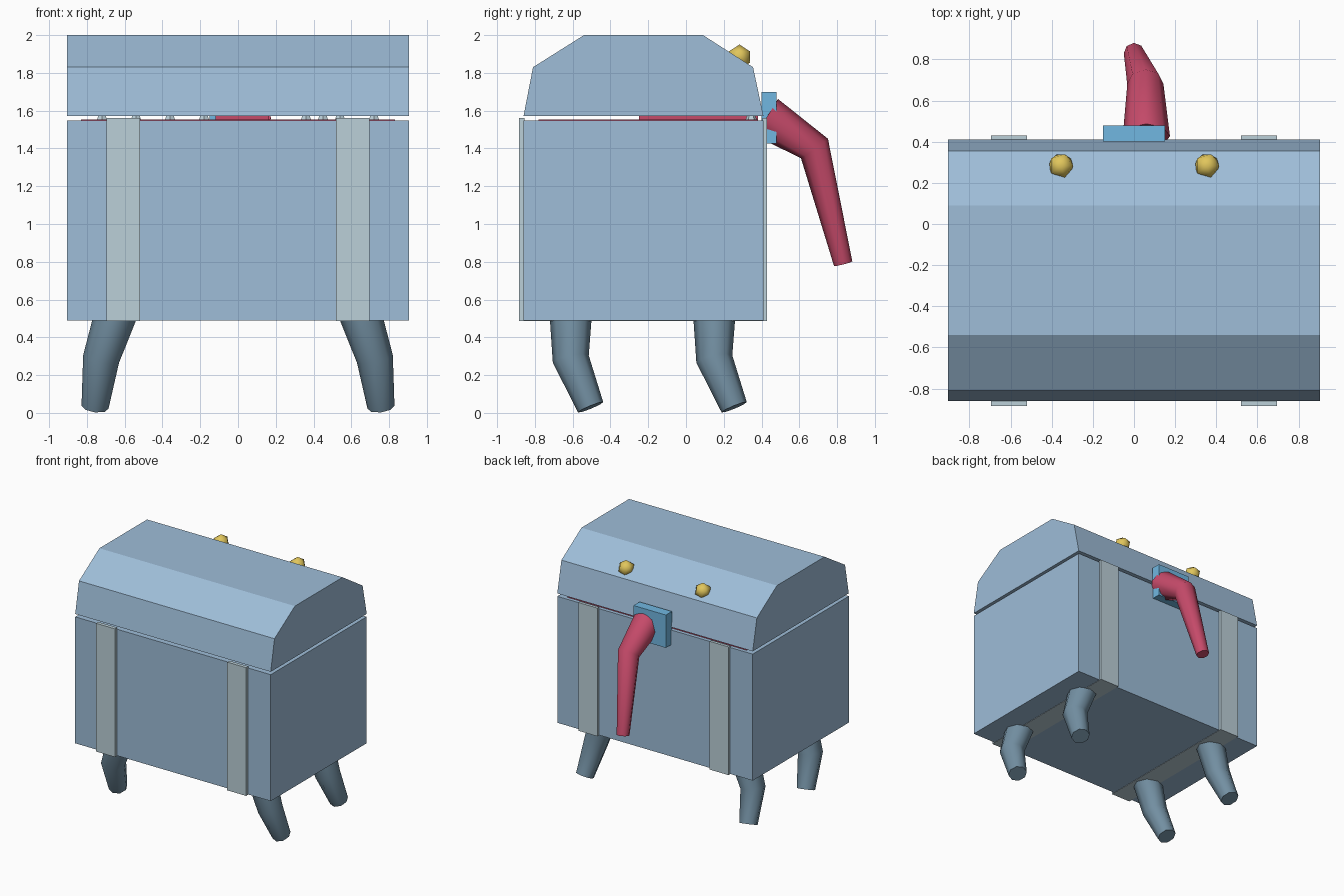
import bpy, bmesh, math
from mathutils import Vector

if "Cube" in bpy.data.objects:
    bpy.data.objects.remove(bpy.data.objects["Cube"])


def material(name, rgb):
    m = bpy.data.materials.new(name)
    m.diffuse_color = (*rgb, 1)
    m.use_nodes = True
    m.node_tree.nodes["Principled BSDF"].inputs["Base Color"].default_value = m.diffuse_color
    return m


BLUE = material("pale_blue", (0.342, 0.509, 0.687))
STRAP = material("pale_grey", (0.50, 0.63, 0.69))
LOCK = material("bright_blue", (0.165, 0.474, 0.753))
SLATE = material("slate", (0.17, 0.275, 0.36))
RED = material("tongue_red", (0.565, 0.069, 0.144))
GOLD = material("gold", (0.753, 0.565, 0.107))


def finish(bm, name, mat, smooth=False):
    bmesh.ops.recalc_face_normals(bm, faces=bm.faces[:])
    me = bpy.data.meshes.new(name)
    bm.to_mesh(me)
    bm.free()
    me.materials.append(mat)
    ob = bpy.data.objects.new(name, me)
    bpy.context.collection.objects.link(ob)
    if smooth:
        bpy.ops.object.select_all(action='DESELECT')
        ob.select_set(True)
        bpy.context.view_layer.objects.active = ob
        bpy.ops.object.shade_smooth_by_angle(angle=math.radians(50))
    return ob


def prism(name, profile, x0, x1, mat):
    """Extrude a (y, z) outline along x."""
    bm = bmesh.new()
    face = bm.faces.new([bm.verts.new((x0, y, z)) for y, z in profile])
    new = bmesh.ops.extrude_face_region(bm, geom=[face])["geom"]
    verts = [g for g in new if isinstance(g, bmesh.types.BMVert)]
    bmesh.ops.translate(bm, verts=verts, vec=(x1 - x0, 0, 0))
    return finish(bm, name, mat)


def box(name, x, y, z, mat):
    outline = [(y[0], z[0]), (y[1], z[0]), (y[1], z[1]), (y[0], z[1])]
    return prism(name, outline, x[0], x[1], mat)


def limb(name, path, radii, mat, sides=8):
    """Bent tapered tube with mitred joints and flat ends."""
    pts = [Vector(p) for p in path]
    bm = bmesh.new()
    rings = []
    for i, p in enumerate(pts):
        a = (p - pts[i - 1]).normalized() if i else Vector()
        b = (pts[i + 1] - p).normalized() if i < len(pts) - 1 else Vector()
        t = (a + b).normalized()
        u = (Vector((1, 0, 0)) - t * t.x).normalized()
        v = t.cross(u)
        ring = []
        for k in range(sides):
            ang = 2 * math.pi * k / sides
            ring.append(bm.verts.new(p + radii[i] * (u * math.cos(ang) + v * math.sin(ang))))
        rings.append(ring)
    for r, s in zip(rings, rings[1:]):
        for k in range(sides):
            j = (k + 1) % sides
            bm.faces.new((r[k], r[j], s[j], s[k]))
    bm.faces.new(rings[0])
    bm.faces.new(rings[-1])
    return finish(bm, name, mat, True)


# Chest body, mouth lining and faceted lid
box("chest_body", (-0.905, 0.905), (-0.86, 0.41), (0.49, 1.548), BLUE)
box("mouth_lining", (-0.83, 0.83), (-0.78, 0.38), (1.546, 1.553), RED)
prism("lid", [(-0.86, 1.572), (-0.81, 1.83), (-0.54, 2.0),
              (0.09, 2.0), (0.355, 1.83), (0.41, 1.572)], -0.905, 0.905, BLUE)

# Straps wrap front, bottom and back
strap = [(-0.885, 1.56), (-0.885, 0.487), (0.43, 0.487), (0.43, 1.56),
         (0.405, 1.56), (0.405, 0.495), (-0.855, 0.495), (-0.855, 1.56)]
for side in (-1, 1):
    prism("strap", strap, side * 0.52, side * 0.695, STRAP)

# Bent legs
for side in (-1, 1):
    for dy in (0, 0.76):
        limb("leg", [(side * 0.635, -0.61 + dy, 0.56),
                     (side * 0.725, -0.61 + dy, 0.285),
                     (side * 0.757, -0.505 + dy, 0.03)],
             (0.115, 0.097, 0.072), SLATE)

# Teeth in the mouth gap
for x in (-0.72, -0.54, -0.36, -0.18, 0.36, 0.45, 0.54, 0.72):
    bm = bmesh.new()
    bmesh.ops.create_cone(bm, cap_ends=True, segments=6, radius1=0.04,
                          radius2=0.015, depth=0.06)
    bmesh.ops.translate(bm, verts=bm.verts[:], vec=(x, 0.345, 1.56))
    finish(bm, "tooth", STRAP)

# Lock plate and tongue hanging through it
box("lock", (-0.15, 0.15), (0.40, 0.48), (1.425, 1.70), LOCK)
box("tongue_root", (-0.12, 0.165), (-0.25, 0.38), (1.552, 1.571), RED)
limb("tongue", [(0.06, 0.425, 1.565), (0.055, 0.68, 1.40), (0.0, 0.832, 0.79)],
     (0.115, 0.088, 0.05), RED)

# Eyes set on the lid slope
for side in (-1, 1):
    bm = bmesh.new()
    bmesh.ops.create_icosphere(bm, subdivisions=1, radius=0.066)
    bmesh.ops.translate(bm, verts=bm.verts[:], vec=(side * 0.355, 0.283, 1.884))
    finish(bm, "eye", GOLD, True)
